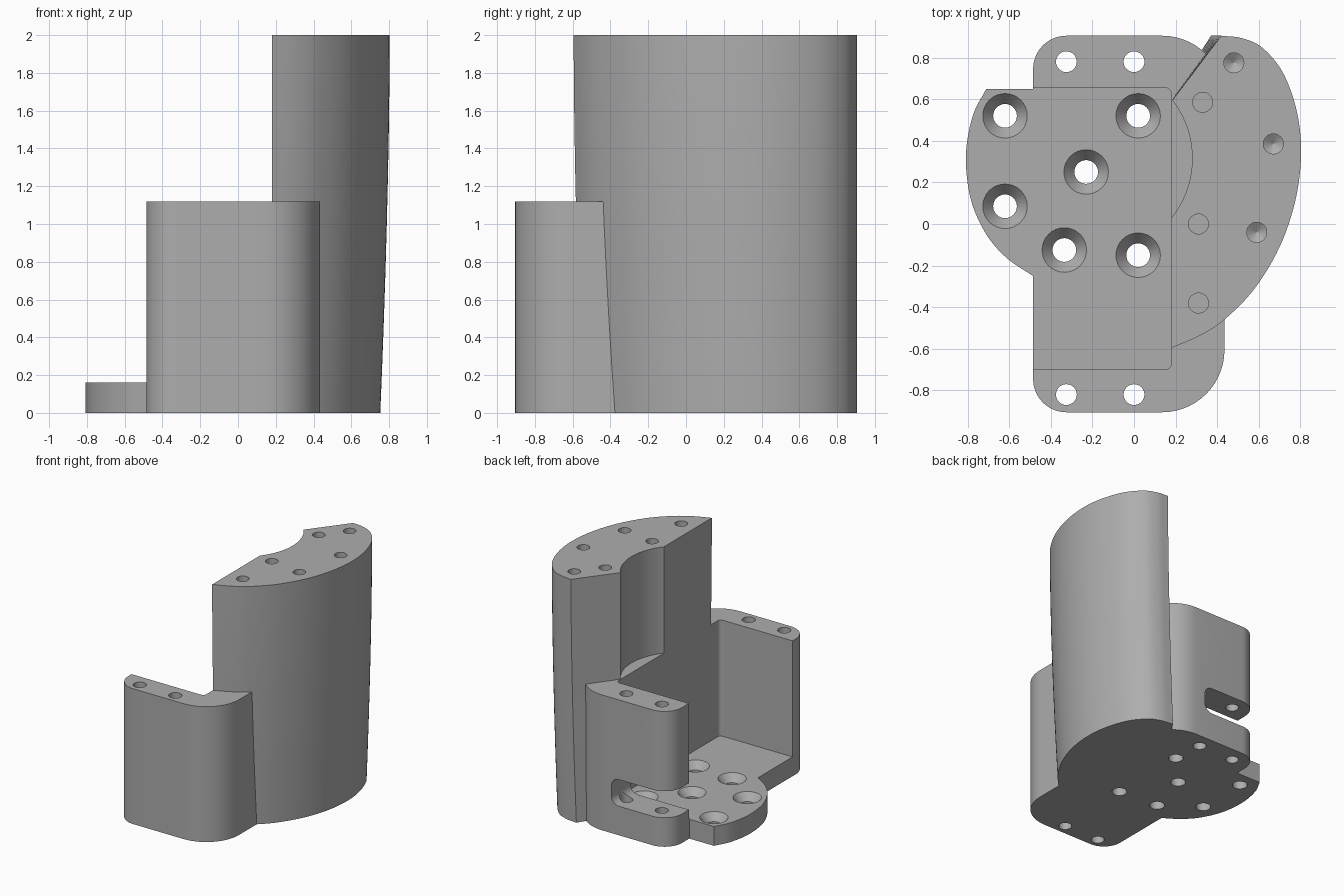
import bpy, math
from mathutils import Vector
from mathutils.geometry import interpolate_bezier

if "Cube" in bpy.data.objects:
    bpy.data.objects.remove(bpy.data.objects["Cube"])

grey = bpy.data.materials.new("plain_grey")
grey.use_nodes = True
COLOUR = (0.42, 0.42, 0.42, 1)
grey.diffuse_color = COLOUR
grey.node_tree.nodes["Principled BSDF"].inputs["Base Color"].default_value = COLOUR


def loft(name, rings):
    """Solid from a stack of equal-length rings of 3D points."""
    n = len(rings[0])
    verts = [p for ring in rings for p in ring]
    faces = [tuple(reversed(range(n))), tuple(range(len(verts) - n, len(verts)))]
    for k in range(len(rings) - 1):
        a = k * n
        for i in range(n):
            j = (i + 1) % n
            faces.append((a + i, a + j, a + n + j, a + n + i))
    mesh = bpy.data.meshes.new(name)
    mesh.from_pydata(verts, [], faces)
    mesh.materials.append(grey)
    ob = bpy.data.objects.new(name, mesh)
    bpy.context.collection.objects.link(ob)
    return ob


def prism(name, outline, z0, z1):
    return loft(name, [[(x, y, z) for x, y in outline] for z in (z0, z1)])


def rounded_rect(x0, x1, y0, y1, radii, steps=14):
    """Counter-clockwise outline; radii from the lower left corner onward."""
    corners = [(x0, y0, 1, 1), (x1, y0, -1, 1), (x1, y1, -1, -1), (x0, y1, 1, -1)]
    pts = []
    for k, ((x, y, sx, sy), r) in enumerate(zip(corners, radii)):
        if r == 0:
            pts.append((x, y))
            continue
        for i in range(steps + 1):
            a = math.pi * (1 + k / 2 + i / steps / 2)
            pts.append((x + sx * r + r * math.cos(a), y + sy * r + r * math.sin(a)))
    return pts


def spline(points, steps=6):
    """Smooth curve through the points."""
    p = [Vector((x, y, 0)) for x, y in points]
    p = [2 * p[0] - p[1]] + p + [2 * p[-1] - p[-2]]
    out = []
    for i in range(1, len(p) - 2):
        h1 = p[i] + (p[i + 1] - p[i - 1]) / 6
        h2 = p[i + 1] - (p[i + 2] - p[i]) / 6
        out += interpolate_bezier(p[i], h1, h2, p[i + 1], steps + 1)[:-1]
    return [(v.x, v.y) for v in out] + [points[-1]]


def turned(name, x, y, profile, n=32):
    """Round cutter from (radius, height) pairs, bottom to top."""
    return loft(name, [[(x + r * math.cos(2 * math.pi * i / n),
                         y + r * math.sin(2 * math.pi * i / n), z)
                        for i in range(n)] for r, z in profile])


def combine(target, tool, operation):
    mod = target.modifiers.new(operation, "BOOLEAN")
    mod.operation = operation
    mod.solver = "EXACT"
    mod.object = tool
    bpy.context.view_layer.objects.active = target
    bpy.ops.object.modifier_apply(modifier=mod.name)
    bpy.data.objects.remove(tool)


# Rounded main block
body = prism("bracket_body",
             rounded_rect(-0.485, 0.435, -0.905, 0.905, (0.16, 0.3, 0.3, 0.16)), 0, 1.12)

# Curved foot on the open side
foot = spline([(-0.71, 0.65), (-0.775, 0.52), (-0.808, 0.33), (-0.785, 0.12),
               (-0.71, -0.05), (-0.61, -0.165), (-0.485, -0.25)])
combine(body, prism("foot", foot + [(-0.3, -0.25), (-0.3, 0.65)], 0, 0.2), "UNION")

# Tall curved tower, narrowing gently toward the bottom
arc = spline([(0.1, -0.625), (0.18, -0.595), (0.32, -0.535), (0.44, -0.455), (0.58, -0.31),
              (0.7, -0.11), (0.775, 0.11), (0.803, 0.33), (0.785, 0.53),
              (0.72, 0.72), (0.62, 0.845), (0.52, 0.893), (0.42, 0.905)])
outline = arc + [(0.1, 0.483)]


def narrowed(z):
    t = (1 - z / 2) ** 1.7
    ring = []
    for x, y in outline:
        pull = 0.05 * t * max(0, min(1, (x - 0.18) / 0.24))
        lift = 0.05 * t * max(0, 0.35 - y)
        ring.append((x - pull, y + lift, z))
    return ring


combine(body, loft("tower", [narrowed(i / 4) for i in range(9)]), "UNION")

# Open pocket, and the cylindrical relief in the upper tower
combine(body, prism("pocket", rounded_rect(-1, 0.18, -0.7, 0.655, (0, 0.03, 0.03, 0), 5),
                    0.16, 2.2), "DIFFERENCE")
combine(body, turned("relief", -0.176, 0.315, [(0.456, 1.12), (0.456, 2.2)], 96), "DIFFERENCE")

# Slot through the rear wall, rounded at its closed end
slot = rounded_rect(-0.7, 0.05, 0.24, 0.46, (0, 0.07, 0.07, 0), 8)
combine(body, loft("slot", [[(x, y, z) for x, z in slot] for y in (1.0, 0.6)]), "DIFFERENCE")

# Countersunk holes in the pocket floor
for x, y in [(-0.62, 0.52), (0.02, 0.52), (-0.23, 0.25),
             (-0.62, 0.085), (-0.335, -0.125), (0.02, -0.15)]:
    combine(body, turned("countersink", x, y, [(0.057, -0.1), (0.057, 0.1), (0.107, 0.16),
                                               (0.107, 0.2)]), "DIFFERENCE")

# Through holes in the front and rear walls
for x in (-0.325, 0):
    for y in (-0.82, 0.78):
        combine(body, turned("wall_hole", x, y, [(0.05, -0.1), (0.05, 1.3)]), "DIFFERENCE")

# Blind holes in the tower top: pointed along the curve, flat along the straight side
for x, y in [(0.48, 0.775), (0.67, 0.385), (0.59, -0.04)]:
    combine(body, turned("pointed_hole", x, y, [(0.001, 1.67), (0.048, 1.7), (0.048, 2.1)]),
            "DIFFERENCE")
for x, y in [(0.33, 0.585), (0.31, 0), (0.31, -0.38)]:
    combine(body, turned("flat_hole", x, y, [(0.048, 1.7), (0.048, 2.1)]), "DIFFERENCE")

# Smooth curves with sharp edges
bpy.ops.object.select_all(action="DESELECT")
body.select_set(True)
bpy.context.view_layer.objects.active = body
bpy.ops.object.shade_smooth_by_angle(angle=math.radians(25))
